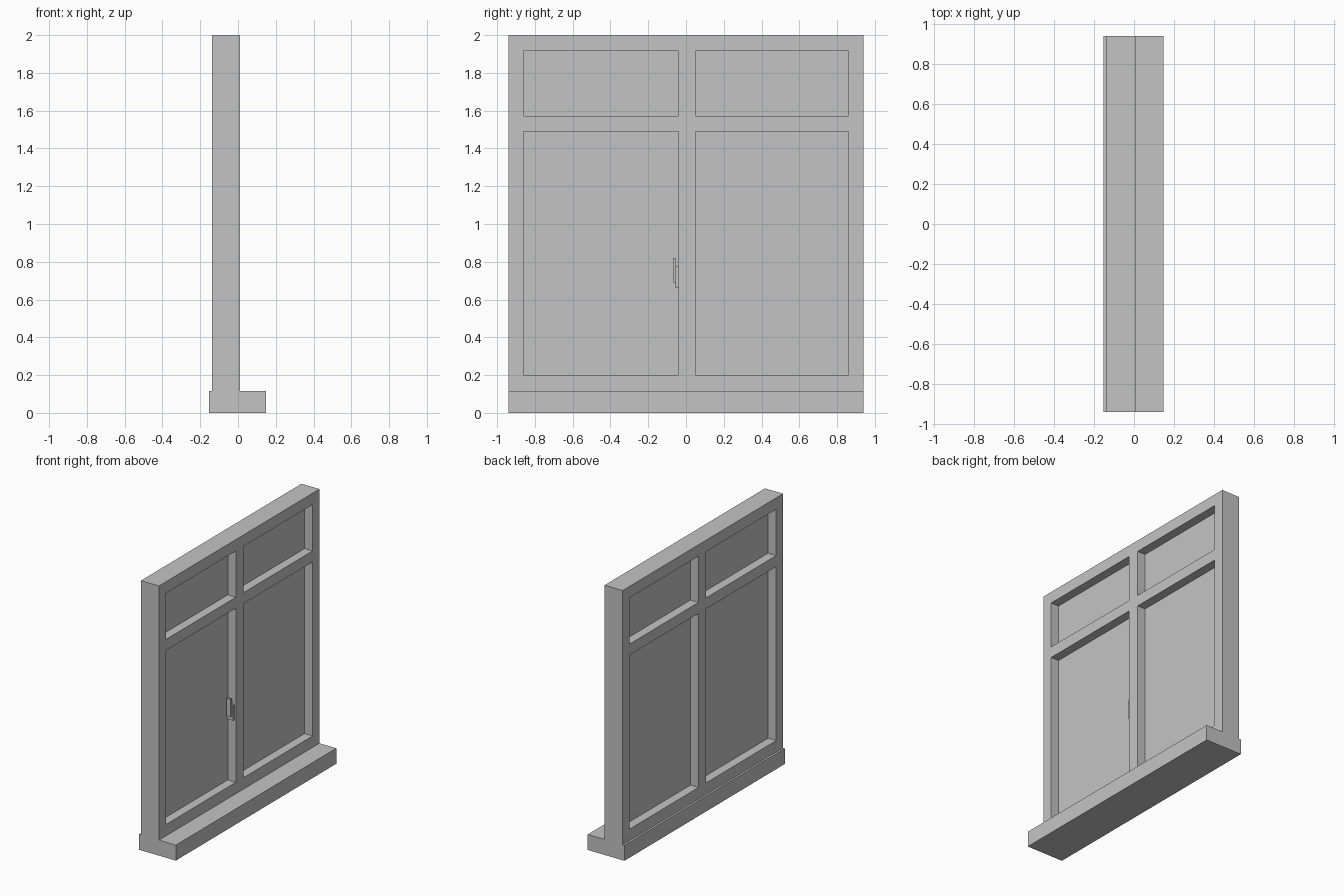
import bpy, bmesh, math

if "Cube" in bpy.data.objects:
    bpy.data.objects.remove(bpy.data.objects["Cube"])

grey = bpy.data.materials.new("plain_grey")
grey.diffuse_color = (0.55, 0.55, 0.55, 1)
grey.use_nodes = True
grey.node_tree.nodes["Principled BSDF"].inputs["Base Color"].default_value = grey.diffuse_color


def finish(name, bm):
    bmesh.ops.recalc_face_normals(bm, faces=bm.faces[:])
    mesh = bpy.data.meshes.new(name)
    bm.to_mesh(mesh)
    bm.free()
    mesh.materials.append(grey)
    obj = bpy.data.objects.new(name, mesh)
    bpy.context.collection.objects.link(obj)
    return obj


def box(name, x, y, z):
    bm = bmesh.new()
    bmesh.ops.create_cube(bm, size=1)
    for v in bm.verts:
        for i, (lo, hi) in enumerate((x, y, z)):
            v.co[i] = hi if v.co[i] > 0 else lo
    return finish(name, bm)


# Frame: a grid of cells with the four openings left out, extruded in depth
BACK, FRONT = -0.138, 0.01
ys = [-0.94, -0.86, -0.04, 0.05, 0.86, 0.94]
zs = [0.113, 0.2, 1.49, 1.572, 1.915, 2.0]
bm = bmesh.new()
grid = [[bm.verts.new((BACK, y, z)) for z in zs] for y in ys]
for i in range(5):
    for j in range(5):
        if not (i in (1, 3) and j in (1, 3)):
            bm.faces.new((grid[i][j], grid[i + 1][j],
                          grid[i + 1][j + 1], grid[i][j + 1]))
ext = bmesh.ops.extrude_face_region(bm, geom=bm.faces[:], use_keep_orig=True)
for g in ext["geom"]:
    if isinstance(g, bmesh.types.BMVert):
        g.co.x = FRONT
finish("window_frame", bm)

# Panes set in the middle of the frame depth
for i, side in ((1, "left"), (3, "right")):
    for j, level in ((1, "lower"), (3, "upper")):
        box(f"{level}_{side}_pane", (-0.072, -0.056),
            (ys[i], ys[i + 1]), (zs[j], zs[j + 1]))

# Sill, deeper on the front side
box("sill", (-0.153, 0.148), (-0.94, 0.94), (0, 0.115))

# Handle: plate on the centre post with an upright grip
box("handle_plate", (-0.05, 0.0), (-0.056, -0.04), (0.66, 0.775))
box("handle_grip", (-0.045, -0.012), (-0.07, -0.056), (0.69, 0.82))
